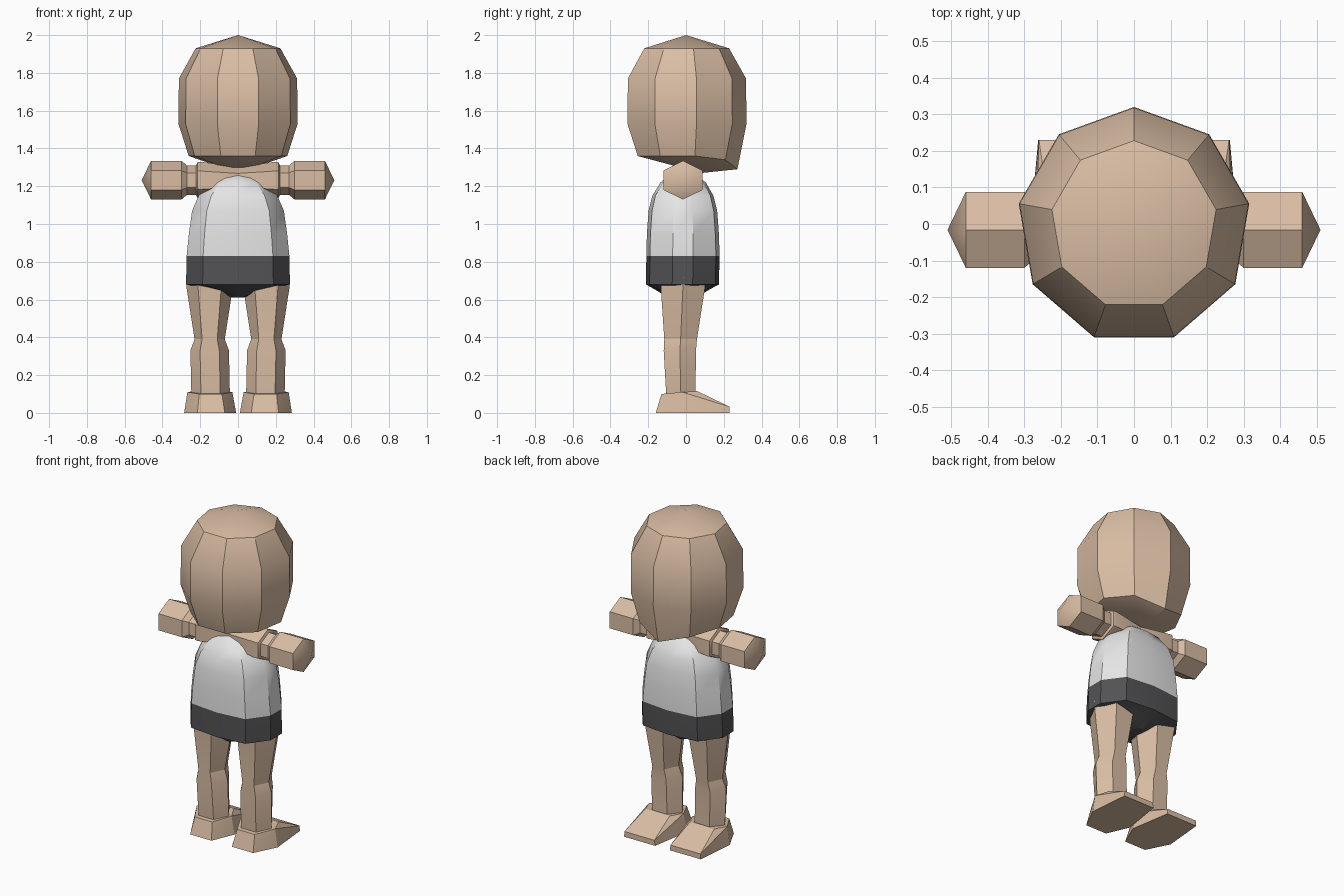
import bpy, bmesh, math
from mathutils import Vector

cube = bpy.data.objects.get("Cube")
if cube:
    bpy.data.objects.remove(cube, do_unlink=True)


def material(name, color):
    m = bpy.data.materials.new(name)
    m.diffuse_color = (*color, 1)
    m.use_nodes = True
    for node in m.node_tree.nodes:
        if node.type == 'BSDF_PRINCIPLED':
            node.inputs["Base Color"].default_value = (*color, 1)
    return m


skin = material("skin", (0.70, 0.51, 0.37))
white = material("shirt_white", (0.78, 0.78, 0.78))
dark = material("shorts_grey", (0.085, 0.085, 0.09))


def finish(name, bm, mats, angle=30):
    bmesh.ops.recalc_face_normals(bm, faces=bm.faces)
    mesh = bpy.data.meshes.new(name)
    bm.to_mesh(mesh)
    bm.free()
    obj = bpy.data.objects.new(name, mesh)
    bpy.context.collection.objects.link(obj)
    for m in mats:
        mesh.materials.append(m)
    bpy.ops.object.select_all(action='DESELECT')
    obj.select_set(True)
    bpy.context.view_layer.objects.active = obj
    bpy.ops.object.shade_smooth_by_angle(angle=math.radians(angle))
    return obj


def loft(rings):
    """Skin a stack of rings; a one-point ring closes to a pole."""
    bm = bmesh.new()
    loops = [[bm.verts.new(p) for p in ring] for ring in rings]
    for a, b in zip(loops, loops[1:]):
        n = max(len(a), len(b))
        for i in range(n):
            j = (i + 1) % n
            quad = [a[i % len(a)], a[j % len(a)], b[j % len(b)], b[i % len(b)]]
            bm.faces.new(list(dict.fromkeys(quad)))
    for end in (loops[0], loops[-1]):
        if len(end) > 2:
            bm.faces.new(end)
    return bm


def polygon(n, start=0):
    return [(math.cos(start + math.tau * i / n), math.sin(start + math.tau * i / n))
            for i in range(n)]


# Head: nine-sided, with the nape dipping at the back
nonagon = polygon(9, math.pi / 2)
rings = [[(0, 0.08, 1.27)]]
nape = []
for x, y in nonagon:
    drop = 0.07 if y > 0.9 else 0.02 if y > 0.7 else 0
    nape.append((0.265 * x, 0.272 * y, 1.36 - drop))
rings.append(nape)
for z, r in ((1.53, 0.32), (1.77, 0.318), (1.93, 0.228)):
    rings.append([(r * x, r * y * (1.03 if y < 0 else 1), z) for x, y in nonagon])
rings.append([(0, 0, 2)])
finish("head", loft(rings), [skin])

# Torso: flattened ten-sided shirt with a dark lower band and underside
half = [(0, -1), (0.68, -0.9), (1, -0.28), (1, 0.28), (0.68, 0.9), (0, 1)]
section = half + [(-x, y) for x, y in half[-2:0:-1]]
# height, half width, front y, back y
profile = [(0.61, 0.03, -0.10, 0.06), (0.645, 0.11, -0.15, 0.11),
           (0.68, 0.275, -0.212, 0.174), (0.83, 0.272, -0.21, 0.178),
           (0.95, 0.26, -0.207, 0.174), (1.07, 0.243, -0.198, 0.165),
           (1.15, 0.208, -0.178, 0.145), (1.22, 0.14, -0.135, 0.105),
           (1.26, 0.07, -0.085, 0.05)]
rings = [[(w * x, (f + b) / 2 + y * (b - f) / 2, z) for x, y in section]
         for z, w, f, b in profile]
rings.append([(0, -0.02, 1.275)])
torso = finish("torso", loft(rings), [white, dark], 32)
for face in torso.data.polygons:
    face.material_index = 1 if face.center.z < 0.83 else 0

# Limbs and feet, one per side
hexagon = polygon(6)
arm_profile = [(0, 0.70), (0.20, 0.95), (0.215, 0.92), (0.222, 0.76),
               (0.27, 0.76), (0.30, 1), (0.46, 1)]
# height, centre x, half width, front y, back y
leg_profile = [(0.10, 0.145, 0.102, -0.105, 0.05), (0.33, 0.15, 0.102, -0.118, 0.053),
               (0.39, 0.15, 0.08, -0.115, 0.058), (0.66, 0.15, 0.122, -0.133, 0.10),
               (0.72, 0.15, 0.125, -0.135, 0.105)]
# y, inner x, outer x, height
foot_rows = [(-0.16, 0.07, 0.215, 0), (-0.02, 0.01, 0.285, 0), (0.23, 0.05, 0.262, 0),
             (-0.13, 0.085, 0.205, 0.10), (-0.02, 0.03, 0.268, 0.11),
             (0.06, 0.07, 0.235, 0.115), (0.23, 0.055, 0.26, 0.033)]
for side, s in (("left", 1), ("right", -1)):
    rings = [[(s * x, -0.016 + 0.12 * r * v, 1.232 + 0.1025 * r * u) for u, v in hexagon]
             for x, r in arm_profile]
    rings.append([(s * 0.51, -0.016, 1.232)])
    finish(side + "_arm", loft(rings), [skin])

    rings = [[(s * (cx + w * u), (f + b) / 2 + v / 0.866 * (b - f) / 2, z) for u, v in hexagon]
             for z, cx, w, f, b in leg_profile]
    finish(side + "_leg", loft(rings), [skin], 20)

    bm = bmesh.new()
    for y, inner, outer, z in foot_rows:
        for x in (inner, outer):
            bm.verts.new((s * x, y, z))
    bmesh.ops.convex_hull(bm, input=bm.verts)
    finish(side + "_foot", bm, [skin], 20)
